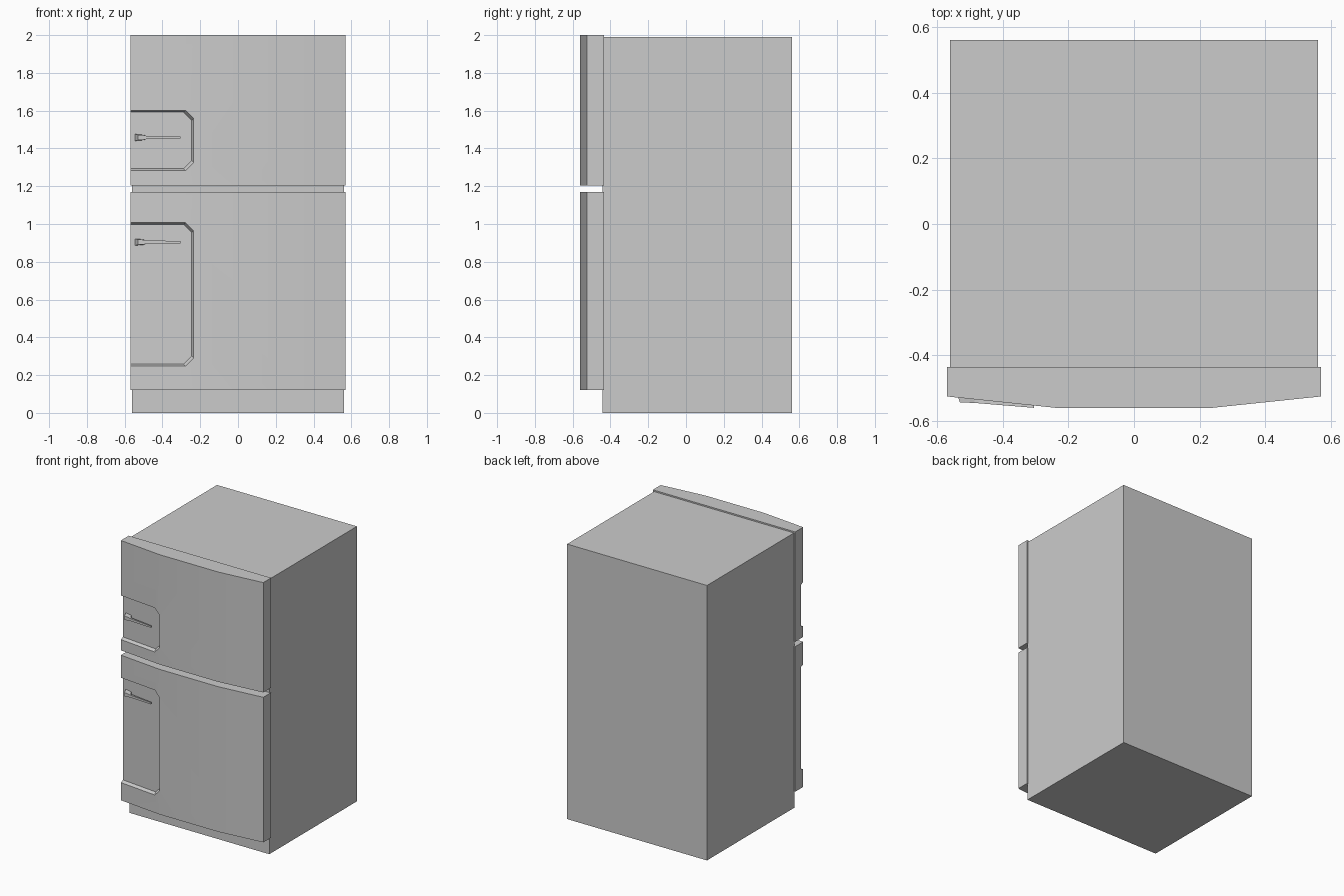
import bpy, bmesh

if "Cube" in bpy.data.objects:
    bpy.data.objects.remove(bpy.data.objects["Cube"])

SIDE_Y, FRONT_Y, BEND_X, HALF_W = -0.525, -0.56, 0.235, 0.57
DOOR_BACK = -0.435


def face_y(x):
    """Front surface of the slanted left part of a door."""
    return FRONT_Y + (SIDE_Y - FRONT_Y) * (-BEND_X - x) / (HALF_W - BEND_X)


def loft(name, loops):
    """Closed solid through a series of equal-length point loops."""
    bm = bmesh.new()
    rings = [[bm.verts.new(p) for p in loop] for loop in loops]
    n = len(rings[0])
    for a, b in zip(rings, rings[1:]):
        for i in range(n):
            j = (i + 1) % n
            bm.faces.new((a[i], a[j], b[j], b[i]))
    bm.faces.new(rings[0])
    bm.faces.new(rings[-1])
    bmesh.ops.recalc_face_normals(bm, faces=bm.faces)
    me = bpy.data.meshes.new(name)
    bm.to_mesh(me)
    bm.free()
    ob = bpy.data.objects.new(name, me)
    bpy.context.collection.objects.link(ob)
    return ob


def rect(x0, x1, y0, y1, z):
    return [(x0, y0, z), (x1, y0, z), (x1, y1, z), (x0, y1, z)]


def recess_loop(z0, z1, grow, depth):
    """Chamfered recess outline laid parallel to the slanted door face."""
    r, c = -0.245 + grow, 0.043
    a, b = z0 + 0.008 - grow, z1 - 0.008 + grow
    pts = [(-0.65, a), (r - c, a), (r, a + c), (r, b - c), (r - c, b), (-0.65, b)]
    return [(x, face_y(x) + depth, z) for x, z in pts]


def make_door(name, z0, z1, r0, r1):
    # Bowed door panel
    prof = [(-HALF_W, DOOR_BACK), (-HALF_W, SIDE_Y), (-BEND_X, FRONT_Y),
            (BEND_X, FRONT_Y), (HALF_W, SIDE_Y), (HALF_W, DOOR_BACK)]
    door = loft(name, [[(x, y, z) for x, y in prof] for z in (z0, z1)])
    # Grip recess with sloped walls
    cutter = loft(name + "_recess_cutter", [recess_loop(r0, r1, 0, 0.024),
                                            recess_loop(r0, r1, 0.02, -0.024)])
    cutter.hide_render = True
    mod = door.modifiers.new("recess", 'BOOLEAN')
    mod.object = cutter
    mod.operation = 'DIFFERENCE'
    mod.solver = 'EXACT'
    bpy.ops.object.select_all(action='DESELECT')
    door.select_set(True)
    bpy.context.view_layer.objects.active = door
    bpy.ops.object.modifier_apply(modifier="recess")
    bpy.data.objects.remove(cutter)
    bpy.ops.object.shade_smooth_by_angle(angle=0.26)


def make_handle(name, z):
    # Tapered mount on the recess floor, narrowing into the bar
    def section(x_back, x_front, y_back, y_front, hb, hf):
        return [(x_back, y_back, z - hb), (x_front, y_front, z - hf),
                (x_front, y_front, z + hf), (x_back, y_back, z + hb)]
    loft(name, [
        section(-0.545, -0.53, face_y(-0.545) + 0.026, face_y(-0.53) - 0.014, 0.018, 0.014),
        section(-0.50, -0.50, face_y(-0.50) + 0.026, face_y(-0.50) - 0.012, 0.014, 0.012),
        section(-0.485, -0.485, face_y(-0.485) + 0.004, face_y(-0.485) - 0.011, 0.008, 0.009),
        section(-0.305, -0.305, face_y(-0.305) + 0.001, face_y(-0.305) - 0.007, 0.006, 0.006),
    ])


# Cabinet
loft("cabinet", [rect(-0.56, 0.56, -0.442, 0.56, 0), rect(-0.56, 0.56, -0.442, 0.56, 1.99)])

# Doors and handles
make_door("freezer_door", 1.205, 2.0, 1.285, 1.60)
make_door("fridge_door", 0.12, 1.17, 0.25, 1.005)
make_handle("freezer_handle", 1.458)
make_handle("fridge_handle", 0.904)
